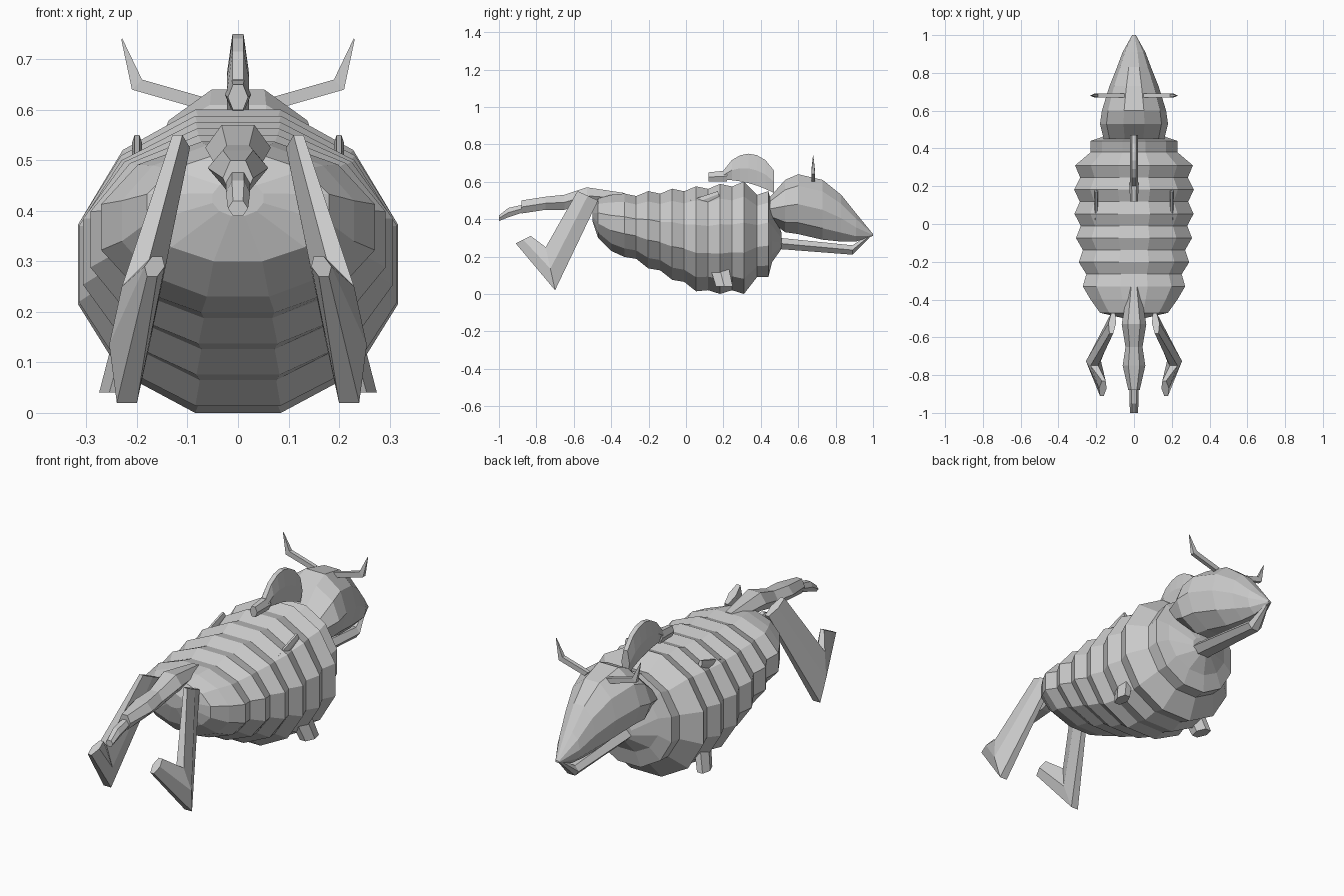
import bpy, bmesh, math
from mathutils import Vector

default_cube = bpy.data.objects.get("Cube")
if default_cube:
    bpy.data.objects.remove(default_cube)

# One plain colour for the whole figure
grey = bpy.data.materials.new("plain_grey")
grey.use_nodes = True
grey.diffuse_color = (.6, .6, .6, 1)
grey.node_tree.nodes["Principled BSDF"].inputs["Base Color"].default_value = grey.diffuse_color


def skin(name, rings, mirrored=False):
    """Bridge equal-length rings of points into a closed, flat-shaded mesh."""
    bm = bmesh.new()
    loops = [[bm.verts.new(point) for point in ring] for ring in rings]
    for near, far in zip(loops, loops[1:]):
        for i in range(len(near)):
            bm.faces.new((near[i - 1], near[i], far[i], far[i - 1]))
    bm.faces.new(loops[0])
    bm.faces.new(loops[-1])
    bmesh.ops.recalc_face_normals(bm, faces=bm.faces)
    mesh = bpy.data.meshes.new(name)
    bm.to_mesh(mesh)
    bm.free()
    mesh.materials.append(grey)
    part = bpy.data.objects.new(name, mesh)
    bpy.context.collection.objects.link(part)
    if mirrored:
        mirror = part.modifiers.new("Mirror", 'MIRROR')
        mirror.use_mirror_merge = False


def loft(name, sides, stations):
    """Run a flat-topped polygon along y; a station is (y, bottom, top, half width)."""
    angles = [(i + .5) * math.tau / sides for i in range(sides)]
    widest = max(math.sin(angle) for angle in angles)
    highest = max(math.cos(angle) for angle in angles)
    rings = []
    for y, bottom, top, half_width in stations:
        middle, half_height = (top + bottom) / 2, (top - bottom) / 2
        rings.append([(half_width * math.sin(angle) / widest, y,
                       middle + half_height * math.cos(angle) / highest)
                      for angle in angles])
    skin(name, rings)


def limb(name, sections):
    """Mirrored six-sided limb; a section spans two edge points and has a thickness."""
    rings = []
    for back, front, thickness in sections:
        back, front = Vector(back), Vector(front)
        middle, side = (back + front) / 2, Vector((thickness, 0, 0))
        rings.append([back + side / 2, middle + side, front + side / 2,
                      front - side / 2, middle - side, back - side / 2])
    skin(name, rings, mirrored=True)


def rib(index):
    """Alternate ridges and grooves on a barrel that slopes up towards its front."""
    y = index * .064 - .33
    groove = .02 * (index % 2)
    bottom = max(0, .04 - y * .48) + groove
    top = .57 + y / 10 - groove
    half_width = .317 - (y - .15) ** 2 / 5 - groove * 1.5
    return y, bottom, top, half_width


def crest_station(step, count=6):
    """Arched upper edge over a lower edge that drops towards the head."""
    t = step / count
    bottom = .61 - t * t * .07
    top = .66 + math.sin(math.pi * t) ** .7 * .09
    return .2 + t * .27, bottom, top, .022


# Ribbed body with a blunt rear, a collar and a narrowing neck
rump = [(-.5, .39, .46, .05), (-.47, .3, .51, .18), (-.4, .23, .53, .23)]
collar = [(.38, .09, .53, .23), (.44, .09, .55, .23), (.46, .17, .48, .17),
          (.51, .24, .33, .06)]
loft("body", 12, rump + [rib(index) for index in range(11)] + collar)

# Pointed head and thin lower jaw
loft("head", 10, [(.45, .39, .52, .16), (.53, .33, .61, .18), (.6, .32, .64, .17),
                  (.73, .29, .61, .13), (.83, .28, .53, .09), (.91, .28, .43, .06),
                  (1, .31, .32, .01)])
loft("lower_jaw", 6, [(.5, .24, .3, .06), (.89, .21, .26, .04), (.98, .3, .32, .01)])

# Crest curving above the back, with a narrow stem behind it
loft("back_crest", 6, [crest_station(step) for step in range(7)])
loft("crest_stem", 6, [(.12, .6, .65, .02), (.22, .6, .66, .026)])

# Tail with a thin, drooping end
loft("tail", 6, [(-.33, .48, .54, .03), (-.53, .48, .57, .065), (-.65, .45, .53, .045),
                 (-.75, .45, .52, .06), (-.88, .43, .5, .03)])
loft("tail_tip", 6, [(-.86, .44, .48, .024), (-.95, .41, .46, .024), (-1, .39, .42, .02)])

# Folded hind legs
limb("hind_legs", [((.12, -.58, .55), (.11, -.47, .5), .02),
                   ((.21, -.75, .25), (.22, -.7, .02), .04),
                   ((.16, -.83, .31), (.17, -.91, .27), .02)])

# Short front stubs
limb("front_stubs", [((.2, .12, .17), (.21, .22, .18), .035),
                     ((.24, .16, .04), (.25, .25, .04), .03)])

# Small spines on the flanks
limb("flank_spines", [((.2, .02, .5), (.2, .05, .46), .01),
                      ((.2, .17, .55), (.2, .18, .52), .01)])

# Bent horns, tapering from root to tip
horn_path = [(.06, .61, .01), (.2, .65, .01), (.23, .74, .001)]
skin("horns", [[(x - size, .68 - size, z + size), (x - size, .68 + size, z + size),
                (x + size, .68 + size, z - size), (x + size, .68 - size, z - size)]
               for x, z, size in horn_path], mirrored=True)
